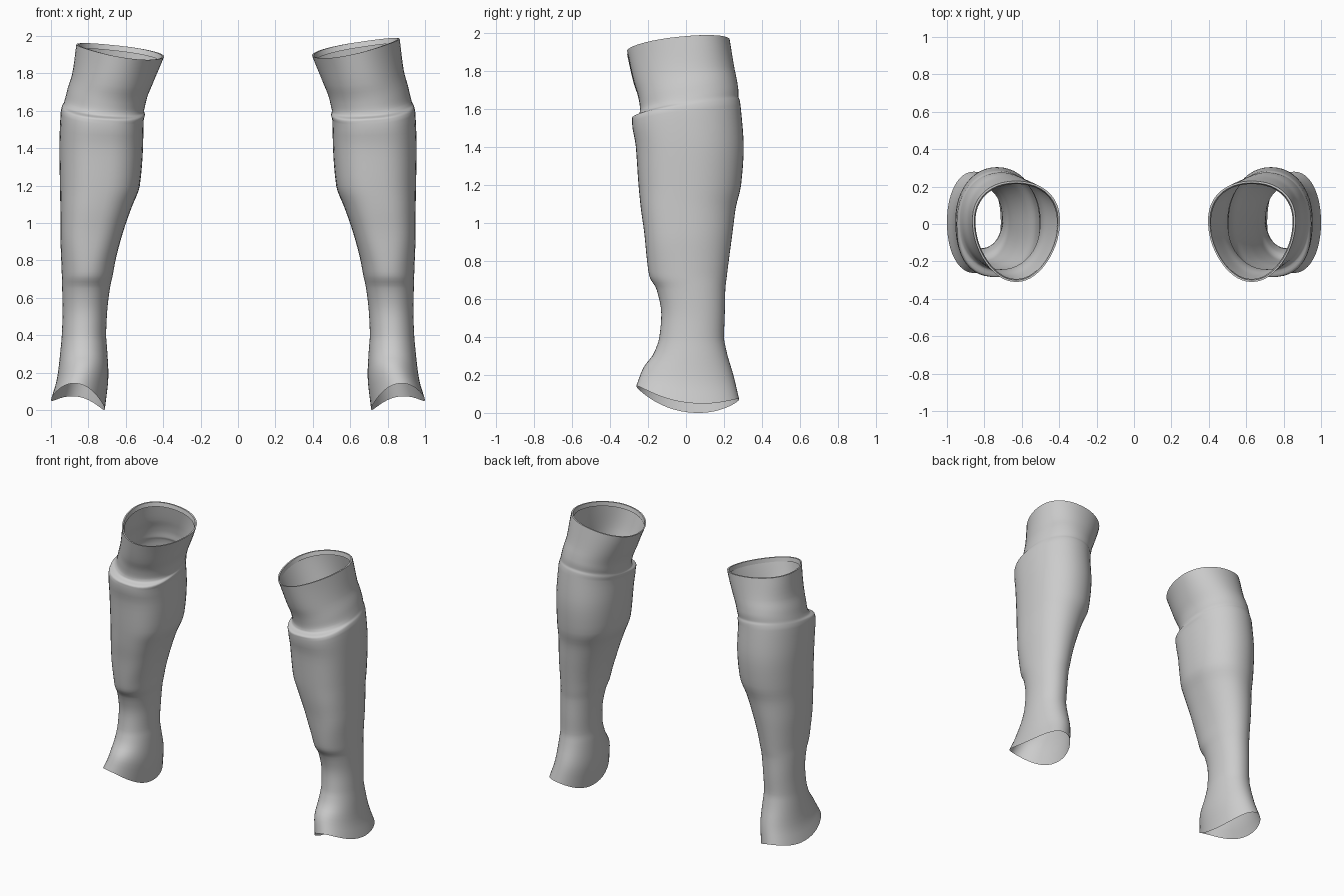
import bpy
import bmesh
import math

SEGMENTS = 48
STEPS = 4

# Sleeve sections from rim to hem:
# height, inner x, outer x, front y, back y, then optional sideways and backward tilt
SECTIONS = [
    (1.935, .40, .86, -.31, .23, .045, .03),
    (1.78, .455, .885, -.275, .255, .03, .035),
    (1.70, .485, .91, -.25, .27, .025, .04),
    (1.645, .497, .925, -.242, .276, .02, .045),
    (1.62, .502, .932, -.246, .276, .02, .045),
    (1.60, .498, .942, -.284, .283, .02, .045),
    (1.57, .504, .948, -.284, .288, .02, .04),
    (1.40, .508, .955, -.264, .304),
    (1.2, .525, .952, -.25, .29),
    (1.08, .57, .95, -.238, .262),
    (.95, .615, .95, -.22, .245),
    (.8, .655, .945, -.205, .225),
    (.72, .67, .942, -.193, .215),
    (.65, .685, .94, -.155, .207),
    (.52, .70, .938, -.13, .204),
    (.4, .705, .942, -.14, .2),
    (.33, .70, .948, -.162, .212),
    (.2, .693, .965, -.225, .25, 0, -.02),
    (.067, .712, 1, -.262, .28, .025, -.035),
]


def ramp(value, low, high):
    t = min(1, max(0, (value - low) / (high - low)))
    return t * t * (3 - 2 * t)


def slopes(heights, values):
    """Tangents that never overshoot the section values."""
    steps = [(b - a) / (q - p) for a, b, p, q in
             zip(values, values[1:], heights, heights[1:])]
    inner = [0 if a * b <= 0 else 2 * a * b / (a + b) for a, b in zip(steps, steps[1:])]
    return [steps[0]] + inner + [steps[-1]]


def smooth_sections():
    """Fill in extra sections between the given ones."""
    rows = [tuple(row) + (0,) * (7 - len(row)) for row in SECTIONS]
    columns = list(zip(*rows))
    heights = columns[0]
    tangents = [slopes(heights, column) for column in columns]
    result = []
    for i in range(len(rows) - 1):
        span = heights[i + 1] - heights[i]
        for k in range(STEPS):
            t = k / STEPS
            blend = t * t * (3 - 2 * t)
            rise = t * (1 - t) ** 2 * span
            fall = t * t * (t - 1) * span
            result.append([
                column[i] * (1 - blend) + column[i + 1] * blend
                + tangent[i] * rise + tangent[i + 1] * fall
                for column, tangent in zip(columns, tangents)])
    result.append(list(rows[-1]))
    return result


def section_points(row, drop, inset=0):
    """One closed loop around the leg."""
    z, inner, outer, front, back, tilt_x, tilt_y = row
    upper = ramp(z, 1.6, 1.93)
    shin = ramp(z, .7, .95) * (1 - ramp(z, 1.58, 1.65))
    hem = max(0, 1 - z / .3)
    centre_x, half_x = (inner + outer) / 2, (outer - inner) / 2 - inset
    centre_y, half_y = (front + back) / 2, (back - front) / 2 - inset
    points = []
    for k in range(SEGMENTS):
        angle = math.tau * k / SEGMENTS
        c, s = math.cos(angle), math.sin(angle)
        # the shin panel is flatter across the front
        power = 2 / (2.1 + (.45 * shin if s < 0 else 0))
        px = math.copysign(abs(c) ** power, c)
        py = math.copysign(abs(s) ** power, s)
        px *= 1 + .2 * upper * s
        height = z + tilt_x * c + tilt_y * s
        height += .05 * hem * (s * s - c * c)
        height -= drop * upper * (.6 + .4 * c)
        points.append((centre_x + half_x * px, centre_y + half_y * py, height))
    return points


def build_sleeve(name, side, drop, material):
    rows = smooth_sections()
    # rolled rim: two loops just inside the top edge
    lining = list(rows[0])
    lining[0] -= .03
    loops = [section_points(lining, drop, .016), section_points(rows[0], drop, .01)]
    loops += [section_points(row, drop) for row in rows]

    bm = bmesh.new()
    rings = [[bm.verts.new((side * x, y, z)) for x, y, z in loop] for loop in loops]
    for upper, lower in zip(rings, rings[1:]):
        for k in range(SEGMENTS):
            n = (k + 1) % SEGMENTS
            face = [upper[k], lower[k], lower[n], upper[n]]
            bm.faces.new(face if side > 0 else face[::-1])
    mesh = bpy.data.meshes.new(name)
    bm.to_mesh(mesh)
    bm.free()
    mesh.materials.append(material)
    sleeve = bpy.data.objects.new(name, mesh)
    bpy.context.collection.objects.link(sleeve)
    bpy.ops.object.select_all(action='DESELECT')
    sleeve.select_set(True)
    bpy.context.view_layer.objects.active = sleeve
    bpy.ops.object.shade_smooth_by_angle(angle=math.radians(60))


cube = bpy.data.objects.get("Cube")
if cube:
    bpy.data.objects.remove(cube, do_unlink=True)

grey = bpy.data.materials.new("plain grey")
grey.use_nodes = True
colour = (.6, .6, .6, 1)
grey.diffuse_color = colour
grey.node_tree.nodes["Principled BSDF"].inputs["Base Color"].default_value = colour

# Pair of open lower-leg sleeves
build_sleeve("left_leg_sleeve", 1, 0, grey)
build_sleeve("right_leg_sleeve", -1, .03, grey)
